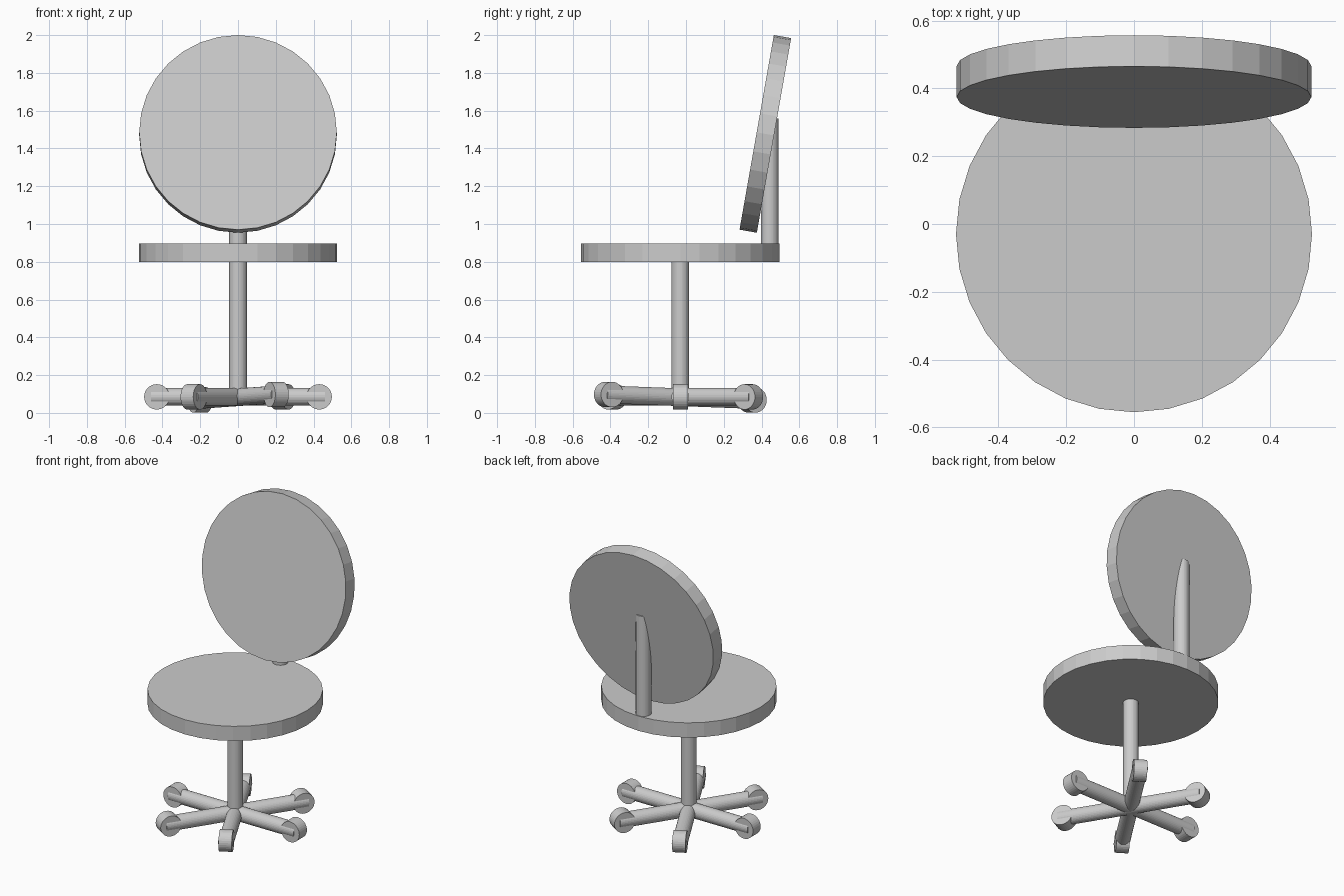
import bpy
from math import radians, cos, sin, pi
from mathutils import Vector, Matrix

if "Cube" in bpy.data.objects:
    bpy.data.objects.remove(bpy.data.objects["Cube"])

CY = -0.03  # y of the central axis


def cylinder(name, a, b, r, sides=32):
    """Flat-shaded cylinder running from point a to point b."""
    a, b = Vector(a), Vector(b)
    d = b - a
    bpy.ops.mesh.primitive_cylinder_add(vertices=sides, radius=r, depth=d.length)
    ob = bpy.context.object
    ob.name = name
    rot = d.to_track_quat('Z', 'Y').to_matrix().to_4x4()
    ob.matrix_world = Matrix.Translation((a + b) / 2) @ rot
    return ob


# Seat cushion and central column
cylinder("seat", (0, CY, 0.80), (0, CY, 0.897), 0.525)
cylinder("column", (0, CY, 0.085), (0, CY, 0.82), 0.047)

# Backrest post and tilted round backrest
cylinder("back_post", (0, 0.443, 0.85), (0, 0.443, 1.558), 0.047)
tilt = radians(10)
axis = Vector((0, cos(tilt), -sin(tilt))) * 0.0465
mid = Vector((0, 0.42, 1.477))
cylinder("backrest", mid - axis, mid + axis, 0.523)

# Three crossing base rods, each with a wheel at both ends
# (heading in degrees, centre height, upward slope in degrees)
for i, (heading, z, slope) in enumerate([(0, 0.085, 0), (57, 0.085, 0), (-62, 0.083, 1.9)]):
    h, s = radians(heading), radians(slope)
    d = Vector((cos(h) * cos(s), sin(h) * cos(s), sin(s)))
    side = Vector((-sin(h), cos(h), 0)) * 0.04
    hub = Vector((0, CY, z))
    cylinder(f"base_rod_{i + 1}", hub - d * 0.46, hub + d * 0.46, 0.047)
    for end, sign in (("a", 1), ("b", -1)):
        c = hub + d * 0.43 * sign
        cylinder(f"wheel_{i + 1}{end}", c - side, c + side, 0.067)
